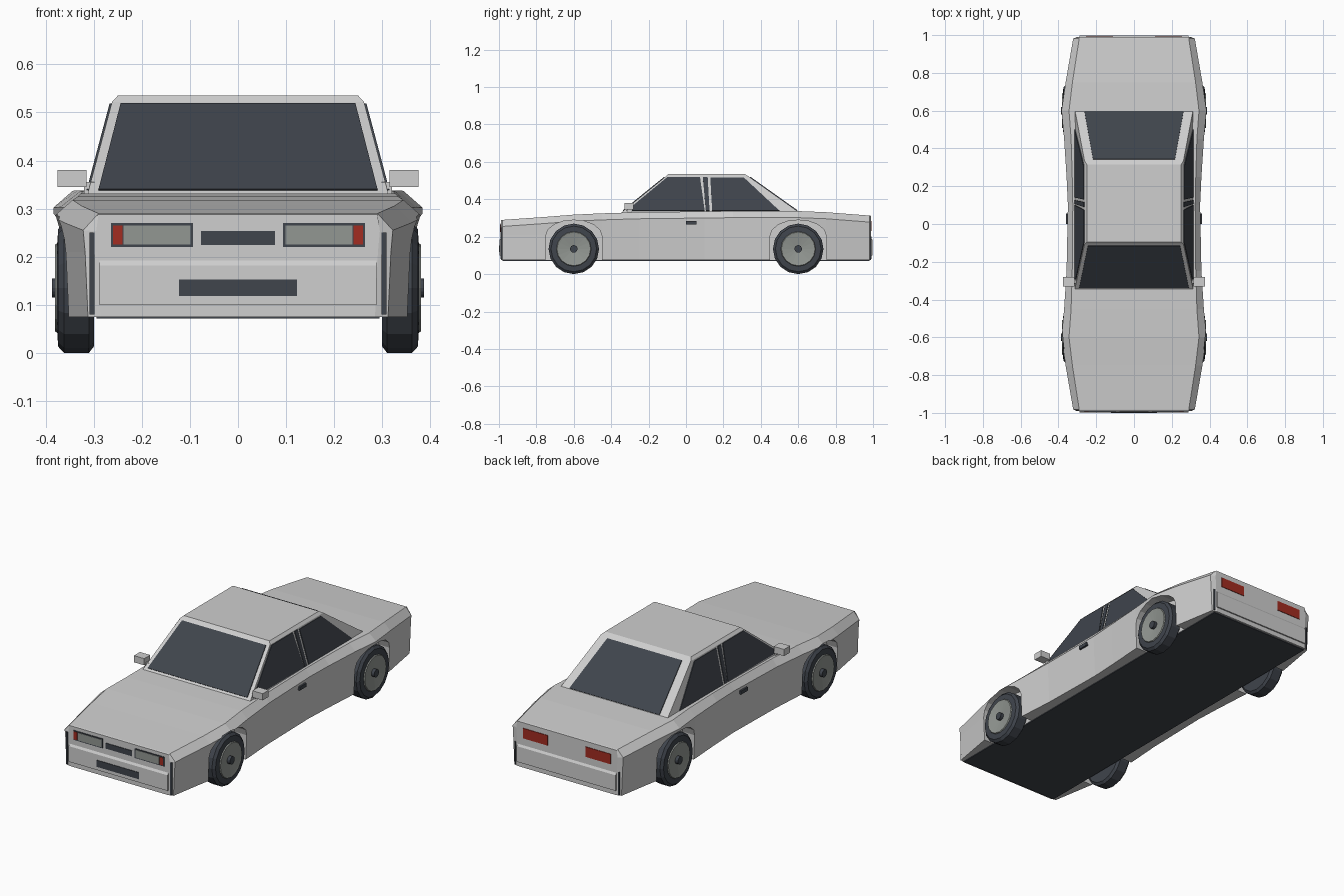
import bpy, bmesh, math
from mathutils import Vector

cube = bpy.data.objects.get("Cube")
if cube:
    bpy.data.objects.remove(cube, do_unlink=True)


def material(name, rgb):
    m = bpy.data.materials.new(name)
    m.use_nodes = True
    m.diffuse_color = (*rgb, 1)
    m.node_tree.nodes["Principled BSDF"].inputs["Base Color"].default_value = (*rgb, 1)
    return m


PAINT = material("light_grey_paint", (0.62, 0.62, 0.62))
DARK = material("dark_glass_and_rubber", (0.05, 0.058, 0.072))
SILVER = material("silver_grey", (0.29, 0.31, 0.29))
RED = material("red_lamp", (0.36, 0.025, 0.015))


def finish(name, bm, *mats):
    bmesh.ops.recalc_face_normals(bm, faces=bm.faces)
    mesh = bpy.data.meshes.new(name)
    bm.to_mesh(mesh)
    bm.free()
    for m in mats:
        mesh.materials.append(m)
    ob = bpy.data.objects.new(name, mesh)
    bpy.context.collection.objects.link(ob)
    return ob


def loft(name, rings, mat):
    """Skin a row of equal closed rings and cap both ends."""
    bm = bmesh.new()
    rows = [[bm.verts.new(p) for p in ring] for ring in rings]
    n = len(rows[0])
    for a, b in zip(rows, rows[1:]):
        for i in range(n):
            j = (i + 1) % n
            bm.faces.new((a[i], a[j], b[j], b[i]))
    bm.faces.new(rows[0])
    bm.faces.new(rows[-1])
    return finish(name, bm, mat)


def prism(name, pts, shift, mat):
    """Polygon extruded by a vector."""
    pts = [Vector(p) for p in pts]
    return loft(name, [pts, [p + Vector(shift) for p in pts]], mat)


def box(name, lo, hi, mat):
    (x0, y0, z0), (x1, y1, z1) = lo, hi
    return prism(name, [(x0, y0, z0), (x1, y0, z0), (x1, y1, z0), (x0, y1, z0)],
                 (0, 0, z1 - z0), mat)


# Body shell: stations of (y, half width, top height, top edge inset)
stations = [
    (-0.99, 0.295, 0.288, 0.005), (-0.982, 0.322, 0.29, 0.032), (-0.75, 0.362, 0.306, 0.036),
    (-0.6, 0.384, 0.318, 0.04), (-0.45, 0.37, 0.325, 0.037), (-0.25, 0.357, 0.331, 0.03),
    (0.1, 0.35, 0.335, 0.026), (0.25, 0.357, 0.337, 0.03), (0.45, 0.37, 0.338, 0.037),
    (0.6, 0.384, 0.337, 0.04), (0.75, 0.362, 0.331, 0.036), (0.982, 0.322, 0.313, 0.032),
    (0.99, 0.295, 0.311, 0.005)]
rings = []
for y, w, top, inset in stations:
    half = [(w - 0.01, 0.075), (w - 0.004, 0.21), (w, top - 0.035), (w - inset, top)]
    rings.append([(x, y, z) for x, z in half] + [(-x, y, z) for x, z in reversed(half)])
body = loft("body", rings, PAINT)

# Wheel arches cut into the body
for sx in (-1, 1):
    for cy in (-0.6, 0.6):
        arch = [(-0.15, 0.0), (-0.15, 0.205)]
        for k in range(1, 8):
            a = math.pi * (1 - k / 8)
            arch.append((0.15 * math.cos(a), 0.205 + 0.084 * math.sin(a)))
        arch += [(0.15, 0.205), (0.15, 0.0)]
        cutter = prism("arch_cutter", [(sx * 0.296, cy + y, z) for y, z in arch],
                       (sx * 0.2, 0, 0), PAINT)
        cutter.hide_render = True
        mod = body.modifiers.new("arch", "BOOLEAN")
        mod.operation, mod.solver, mod.object = "DIFFERENCE", "EXACT", cutter
        bpy.context.view_layer.objects.active = body
        bpy.ops.object.modifier_apply(modifier=mod.name)
        bpy.data.objects.remove(cutter, do_unlink=True)

box("underbody", (-0.294, -0.98, 0.071), (0.294, 0.98, 0.076), DARK)

# Cabin shell
SILL, EAVE = 0.33, 0.522


def cabin_ring(w, y0, y1, z):
    return [(-w, y0, z), (w, y0, z), (w, y1, z), (-w, y1, z)]


loft("cabin", [cabin_ring(0.313, -0.345, 0.605, SILL),
               cabin_ring(0.262, -0.108, 0.335, EAVE),
               cabin_ring(0.25, -0.095, 0.315, 0.535)], PAINT)


def slope(a, b, z):
    return a + (b - a) * (z - SILL) / (EAVE - SILL)


# Windscreen and rear window, laid on the sloping ends
for name, y0, y1, low, high, s in (("windscreen", -0.345, -0.108, 0.29, 0.244, -1),
                                   ("rear_window", 0.605, 0.335, 0.262, 0.217, 1)):
    z0, z1 = 0.338, 0.517
    pts = [(-low, slope(y0, y1, z0), z0), (low, slope(y0, y1, z0), z0),
           (high, slope(y0, y1, z1), z1), (-high, slope(y0, y1, z1), z1)]
    prism(name, pts, (0, s * 0.003, 0.003), DARK)

# Side glass, as (y, z) outlines
side_glass = {
    "front_side_window": [(-0.318, 0.338), (0.1, 0.338), (0.075, 0.518), (-0.1, 0.518)],
    "pillar_trim": [(0.106, 0.338), (0.126, 0.338), (0.116, 0.518), (0.09, 0.518)],
    "rear_side_window": [(0.14, 0.338), (0.5, 0.338), (0.31, 0.515), (0.13, 0.515)]}
for sx, side in ((1, "left"), (-1, "right")):
    for name, outline in side_glass.items():
        pts = [(sx * slope(0.313, 0.262, z), y, z) for y, z in outline]
        prism(side + "_" + name, pts, (sx * 0.004, 0, 0.001), DARK)

# Bumpers
for s, name in ((-1, "front_bumper"), (1, "rear_bumper")):
    profile = [(0.985, 0.2), (0.997, 0.182), (0.997, 0.1), (0.985, 0.1)]
    prism(name, [(-0.288, s * y, z) for y, z in profile], (0.576, 0, 0), PAINT)

# Grille and lower intake
box("grille", (-0.077, -0.993, 0.224), (0.077, -0.985, 0.253), DARK)
box("lower_intake", (-0.123, -1.0, 0.118), (0.123, -0.995, 0.153), DARK)


def wheel(name, sx, cy):
    """Lathe around the axle; the material follows the profile segment."""
    profile = [(0.3, 0.0), (0.3, 0.122), (0.31, 0.135), (0.362, 0.135), (0.374, 0.122),
               (0.376, 0.093), (0.381, 0.09), (0.379, 0.08), (0.37, 0.02), (0.387, 0.02),
               (0.387, 0.0)]
    n = 16
    bm = bmesh.new()
    rows = []
    for x, r in profile:
        if r == 0:
            rows.append([bm.verts.new((sx * x, cy, 0.135))] * n)
        else:
            rows.append([bm.verts.new((sx * x, cy + r * math.sin(k * math.tau / n),
                                       0.135 - r * math.cos(k * math.tau / n)))
                         for k in range(n)])
    for i, (a, b) in enumerate(zip(rows, rows[1:])):
        for k in range(n):
            j = (k + 1) % n
            corners = list(dict.fromkeys((a[k], a[j], b[j], b[k])))
            bm.faces.new(corners).material_index = 1 if 5 <= i <= 7 else 0
    finish(name, bm, DARK, SILVER)


# Parts repeated on both sides
for sx, side in ((1, "left"), (-1, "right")):

    def side_box(name, x0, x1, y0, y1, z0, z1, mat):
        a, b = sorted((sx * x0, sx * x1))
        box(side + "_" + name, (a, y0, z0), (b, y1, z1), mat)

    side_box("headlight_frame", 0.094, 0.264, -0.993, -0.985, 0.22, 0.27, DARK)
    side_box("headlight_lens", 0.099, 0.238, -0.995, -0.988, 0.225, 0.265, SILVER)
    side_box("marker_lamp", 0.24, 0.26, -0.995, -0.988, 0.225, 0.265, RED)
    side_box("tail_lamp", 0.11, 0.255, 0.986, 0.993, 0.23, 0.283, RED)
    side_box("mirror", 0.315, 0.375, -0.33, -0.28, 0.345, 0.38, PAINT)
    side_box("mirror_stalk", 0.298, 0.32, -0.315, -0.29, 0.33, 0.355, PAINT)
    side_box("door_handle", 0.345, 0.36, 0.0, 0.055, 0.266, 0.285, DARK)
    side_box("front_corner_seam", 0.298, 0.309, -0.991, -0.984, 0.08, 0.25, DARK)
    side_box("rear_corner_seam", 0.298, 0.305, 0.984, 0.991, 0.08, 0.2, DARK)
    wheel(side + "_front_wheel", sx, -0.6)
    wheel(side + "_rear_wheel", sx, 0.6)
